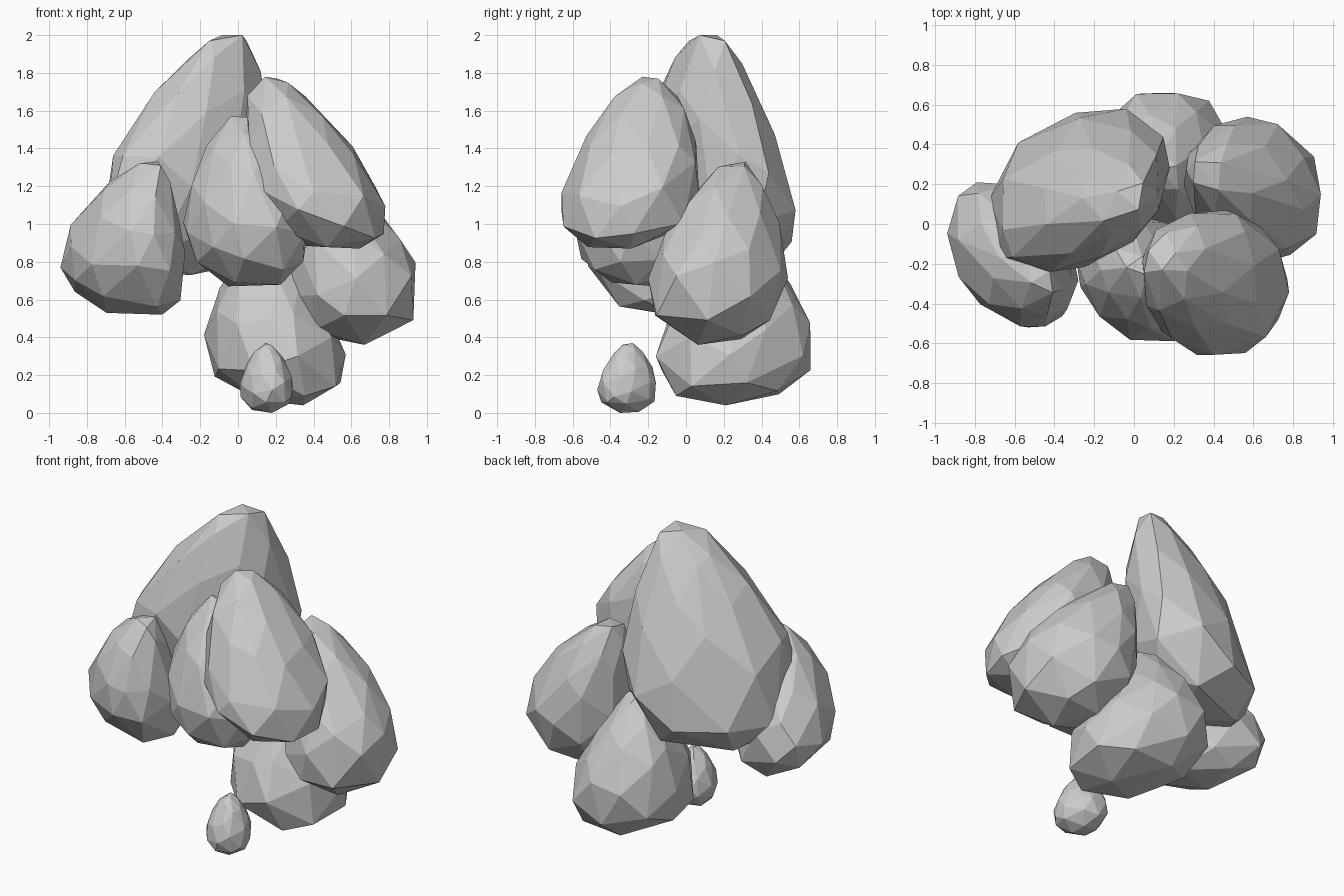
import bpy, bmesh, random
from mathutils import Vector, Euler

if "Cube" in bpy.data.objects:
    bpy.data.objects.remove(bpy.data.objects["Cube"])


def make_rock(name, lo, hi, tip, base, skew=0.0, taper=0.37, power=2.0, seed=1):
    """Faceted egg-shaped stone filling the box lo..hi, leaning from base (x, y) to tip (x, y).
    Power above 2 makes it blockier."""
    rng = random.Random(seed)
    bm = bmesh.new()
    bmesh.ops.create_icosphere(bm, subdivisions=2, radius=1.0)
    turn = Euler([rng.uniform(0, 6.28) for _ in range(3)]).to_matrix()
    dirs = []
    for v in bm.verts:
        d = turn @ v.co + Vector([rng.uniform(-0.1, 0.1) for _ in range(3)])
        dirs.append(d / sum(abs(c) ** power for c in d) ** (1 / power))
    zs = [d.z for d in dirs]
    z0, z1 = min(zs), max(zs)

    def shape(half, bend):
        pts = []
        for d in dirs:
            t = (d.z - z0) / (z1 - z0)
            r = 1 - taper * d.z
            px, py = d.x * r, d.y * r
            bow = 1 - (2 * t - 1) ** 2
            pts.append((base[0] + (tip[0] - base[0]) * t + half[0] * (px + skew * py) + bend[0] * bow,
                        base[1] + (tip[1] - base[1]) * t + half[1] * (py + skew * px) + bend[1] * bow,
                        lo[2] + (hi[2] - lo[2]) * t))
        return pts

    # Adjust girth and belly offset until the leaning egg fits its box
    half = [(hi[i] - lo[i]) / 2 for i in range(2)]
    bend = [0.0, 0.0]
    for _ in range(25):
        pts = shape(half, bend)
        for i in range(2):
            c = [p[i] for p in pts]
            half[i] *= (hi[i] - lo[i]) / (max(c) - min(c))
            bend[i] += 0.7 * ((lo[i] + hi[i]) - (min(c) + max(c))) / 2
    pts = shape(half, bend)

    # Wrap the points in a convex shell and merge nearly flat facets
    bm.clear()
    for p in pts:
        bm.verts.new(p)
    bmesh.ops.convex_hull(bm, input=bm.verts[:])
    loose = [v for v in bm.verts if not v.link_faces]
    bmesh.ops.delete(bm, geom=loose, context='VERTS')
    bmesh.ops.dissolve_limit(bm, angle_limit=0.12, verts=bm.verts[:], edges=bm.edges[:])
    bmesh.ops.recalc_face_normals(bm, faces=bm.faces[:])
    mesh = bpy.data.meshes.new(name)
    bm.to_mesh(mesh)
    bm.free()
    obj = bpy.data.objects.new(name, mesh)
    bpy.context.collection.objects.link(obj)
    return obj


# Large stone at the top and back
make_rock("top_rock", (-0.73, -0.24, 0.73), (0.18, 0.58, 2.0), (-0.04, 0.11), (-0.34, 0.24), 0.18, 0.44, 2.2, seed=3)
# Three stones across the front
make_rock("front_right_rock", (0.04, -0.66, 0.87), (0.78, 0.07, 1.78), (0.16, -0.2), (0.53, -0.36), 0.03, 0.37, 2.35, seed=5)
make_rock("front_middle_rock", (-0.29, -0.59, 0.67), (0.37, 0.06, 1.57), (0.01, -0.22), (0.07, -0.25), -0.1, seed=8)
make_rock("front_left_rock", (-0.94, -0.52, 0.52), (-0.28, 0.21, 1.33), (-0.46, -0.27), (-0.54, -0.10), -0.15, seed=11)
# Lower stones on the right and at the bottom
make_rock("right_rock", (0.25, -0.20, 0.36), (0.94, 0.54, 1.33), (0.35, 0.26), (0.62, 0.13), -0.06, 0.43, seed=14)
make_rock("bottom_rock", (-0.18, -0.16, 0.04), (0.57, 0.66, 0.95), (0.16, 0.26), (0.27, 0.2), -0.05, 0.55, 2.1, seed=17)
# Pebble in front
make_rock("pebble", (0.01, -0.47, 0.0), (0.29, -0.16, 0.37), (0.15, -0.30), (0.15, -0.31), -0.08, seed=21)
